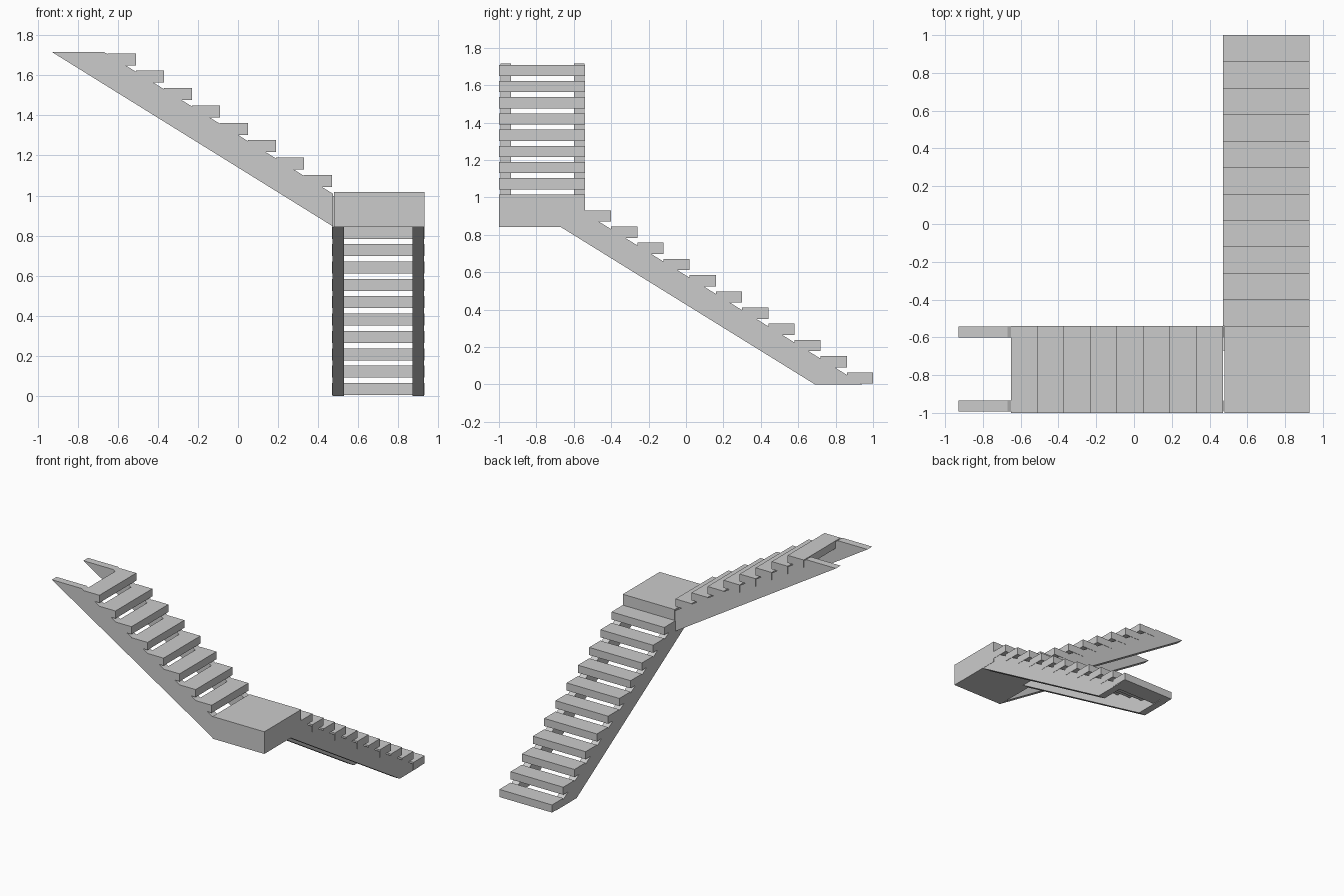
import bpy, bmesh
from mathutils import Vector

if "Cube" in bpy.data.objects:
    bpy.data.objects.remove(bpy.data.objects["Cube"])

RUN, RISE, THICK = 0.14, 0.0866, 0.06


def finish(name, bm):
    bmesh.ops.recalc_face_normals(bm, faces=bm.faces)
    mesh = bpy.data.meshes.new(name)
    bm.to_mesh(mesh)
    bm.free()
    obj = bpy.data.objects.new(name, mesh)
    bpy.context.collection.objects.link(obj)


def box(name, x0, x1, y0, y1, z0, z1):
    bm = bmesh.new()
    bmesh.ops.create_cube(bm, size=1)
    for v in bm.verts:
        v.co = ((x0 + x1) / 2 + v.co.x * (x1 - x0),
                (y0 + y1) / 2 + v.co.y * (y1 - y0),
                (z0 + z1) / 2 + v.co.z * (z1 - z0))
    finish(name, bm)


def plank(name, profile, to_world, start, end):
    # side profile extruded across the flight
    bm = bmesh.new()
    face = bm.faces.new([bm.verts.new(to_world(a, z, start)) for a, z in profile])
    ext = bmesh.ops.extrude_face_region(bm, geom=[face])
    shift = to_world(0, 0, end) - to_world(0, 0, start)
    bmesh.ops.translate(bm, vec=shift,
                        verts=[g for g in ext["geom"] if isinstance(g, bmesh.types.BMVert)])
    finish(name, bm)


# lower flight: stringers run along y
lower = [(0.943, 0), (0.69, 0), (-0.67, 0.842), (-0.67, 0.997)]
for side, a, b in (("left", 0.472, 0.53), ("right", 0.87, 0.928)):
    plank(f"lower_stringer_{side}", lower, lambda p, z, w: Vector((w, p, z)), a, b)
for i in range(11):
    y, z = 1 - RUN * i, 0.065 + RISE * i
    box(f"lower_tread_{i + 1}", 0.47, 0.93, y - RUN, y, z - THICK, z)

# corner landing
box("landing", 0.478, 0.93, -1, -0.54, 0.842, 1.017)

# upper flight: stringers run along x
upper = [(0.475, 0.845), (0.475, 1.008), (-0.67, 1.717), (-0.93, 1.717)]
for side, a, b in (("front", -0.993, -0.935), ("back", -0.6, -0.542)):
    plank(f"upper_stringer_{side}", upper, lambda p, z, w: Vector((p, w, z)), a, b)
for i in range(8):
    x, z = 0.47 - RUN * i, 1.103 + RISE * i
    box(f"upper_tread_{i + 1}", x - RUN, x, -1, -0.54, z - THICK, z)
